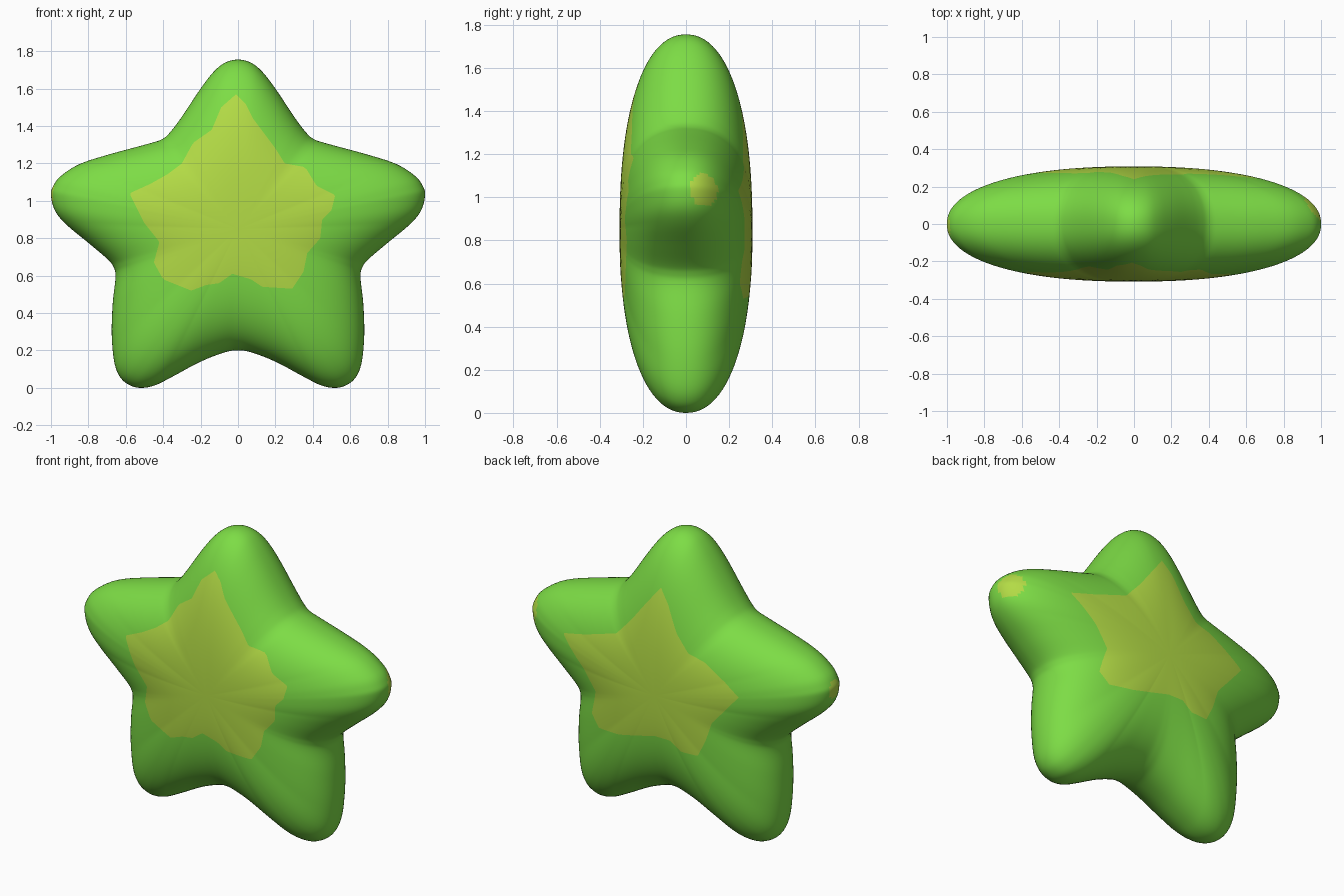
import bpy, bmesh, math
from mathutils import Vector

if "Cube" in bpy.data.objects:
    bpy.data.objects.remove(bpy.data.objects["Cube"])

CZ = 0.85          # height of the star's centre
HALF_DEPTH = 0.308


def material(name, rgb):
    m = bpy.data.materials.new(name)
    m.diffuse_color = (*rgb, 1)
    m.use_nodes = True
    m.node_tree.nodes["Principled BSDF"].inputs["Base Color"].default_value = m.diffuse_color
    return m


def smooth_loop(pts, steps):
    """Closed Catmull-Rom curve through pts."""
    out, n = [], len(pts)
    for i in range(n):
        a, b, c, d = (Vector(pts[(i + k) % n]) for k in (-1, 0, 1, 2))
        for j in range(steps):
            t = j / steps
            out.append(0.5 * (2 * b + (c - a) * t + (2 * a - 5 * b + 4 * c - d) * t * t
                              + (3 * b - a - 3 * c + d) * t ** 3))
    return out


def ray_radius(poly, d):
    """Distance from the centre to a closed outline along unit direction d."""
    for i in range(len(poly)):
        a, b = Vector(poly[i - 1]), Vector(poly[i])
        a.y -= CZ
        b.y -= CZ
        e = b - a
        den = d.x * e.y - d.y * e.x
        if abs(den) < 1e-9:
            continue
        r = (a.x * e.y - a.y * e.x) / den
        t = (a.x * d.y - a.y * d.x) / den
        if r > 0 and -1e-6 <= t <= 1 + 1e-6:
            return r
    return 0.4


# Star silhouette, right half from the top tip down, then mirrored
half = [(0, 1.755), (.07, 1.738), (.13, 1.69), (.2, 1.6), (.3, 1.45), (.36, 1.37),
        (.405, 1.33), (.48, 1.305), (.7, 1.245), (.85, 1.195), (.95, 1.13), (.99, 1.075),
        (1, 1.03), (.98, .95), (.92, .875), (.8, .775), (.7, .69), (.665, .645),
        (.655, .59), (.67, .45), (.675, .28), (.66, .13), (.625, .05), (.57, .01),
        (.51, 0), (.44, .015), (.35, .06), (.2, .14), (.07, .19), (0, .2)]
outline = smooth_loop(half + [(-x, z) for x, z in half[-2:0:-1]], 5)

# Irregular lighter patches on the front and back
front_patch = [(-.01, 1.57), (.04, 1.52), (.08, 1.44), (.2, 1.28), (.25, 1.2), (.36, 1.18),
               (.42, 1.08), (.52, 1.03), (.5, .95), (.45, .9), (.44, .8), (.37, .72),
               (.35, .62), (.29, .53), (.13, .54), (.07, .58), (-.03, .61), (-.1, .56),
               (-.17, .55), (-.25, .52), (-.4, .58), (-.45, .67), (-.42, .78), (-.5, .88),
               (-.58, 1.04), (-.47, 1.09), (-.38, 1.14), (-.3, 1.2), (-.24, 1.31),
               (-.14, 1.38), (-.09, 1.5)]
back_patch = [(0, 1.48), (-.06, 1.4), (-.13, 1.25), (-.21, 1.15), (-.32, 1.12), (-.45, 1.04),
              (-.545, .97), (-.45, .86), (-.37, .77), (-.33, .65), (-.28, .55), (-.17, .55),
              (-.1, .6), (0, .6), (.12, .57), (.25, .54), (.4, .53), (.46, .6), (.42, .75),
              (.5, .87), (.66, 1.03), (.5, 1.07), (.28, 1.14), (.18, 1.25), (.08, 1.38)]

# Puffy body: scaled copies of the silhouette, domed to the front and back
bm = bmesh.new()
rim = [bm.verts.new((p.x, 0, p.y)) for p in outline]
N = len(rim)
IN, OUT = 14, 22
for sign, patch in ((-1, front_patch), (1, back_patch)):
    rays = []
    for p in outline:
        v = Vector((p.x, p.y - CZ))
        rays.append((v, v.length, ray_radius(patch, v.normalized()) / v.length))
    centre = bm.verts.new((0, sign * HALF_DEPTH, CZ))
    prev = None
    for k in range(1, IN + OUT + 1):
        ring = []
        for i, (v, R, edge) in enumerate(rays):
            if k == IN + OUT:
                ring.append(rim[i])
                continue
            s = edge * k / IN if k <= IN else \
                edge + (1 - edge) * math.sin((k - IN) / OUT * math.pi / 2)
            valley = min(1, max(0, (0.92 - R) / 0.27))
            y = HALF_DEPTH * (1 - s ** (2.3 + 0.6 * valley)) ** (1 / 2.2)
            ring.append(bm.verts.new((v.x * s, sign * y, CZ + v.y * s)))
        for i in range(N):
            j = (i + 1) % N
            if prev:
                f = bm.faces.new((prev[i], prev[j], ring[j], ring[i]))
            else:
                f = bm.faces.new((centre, ring[j], ring[i]))
            f.material_index = 1 if k <= IN else 0
        prev = ring

# Small lighter spots on the two side tips
for f in bm.faces:
    c = f.calc_center_median()
    if (c - Vector((.97, .095, 1.035))).length < .08 or \
            (c - Vector((-.99, -.01, 1.03))).length < .055:
        f.material_index = 1
    f.smooth = True
bmesh.ops.recalc_face_normals(bm, faces=bm.faces[:])

me = bpy.data.meshes.new("star_body")
bm.to_mesh(me)
bm.free()
me.materials.append(material("leaf_green", (.205, .72, .06)))
me.materials.append(material("yellow_green", (.45, .71, .06)))
bpy.context.collection.objects.link(bpy.data.objects.new("star_body", me))
